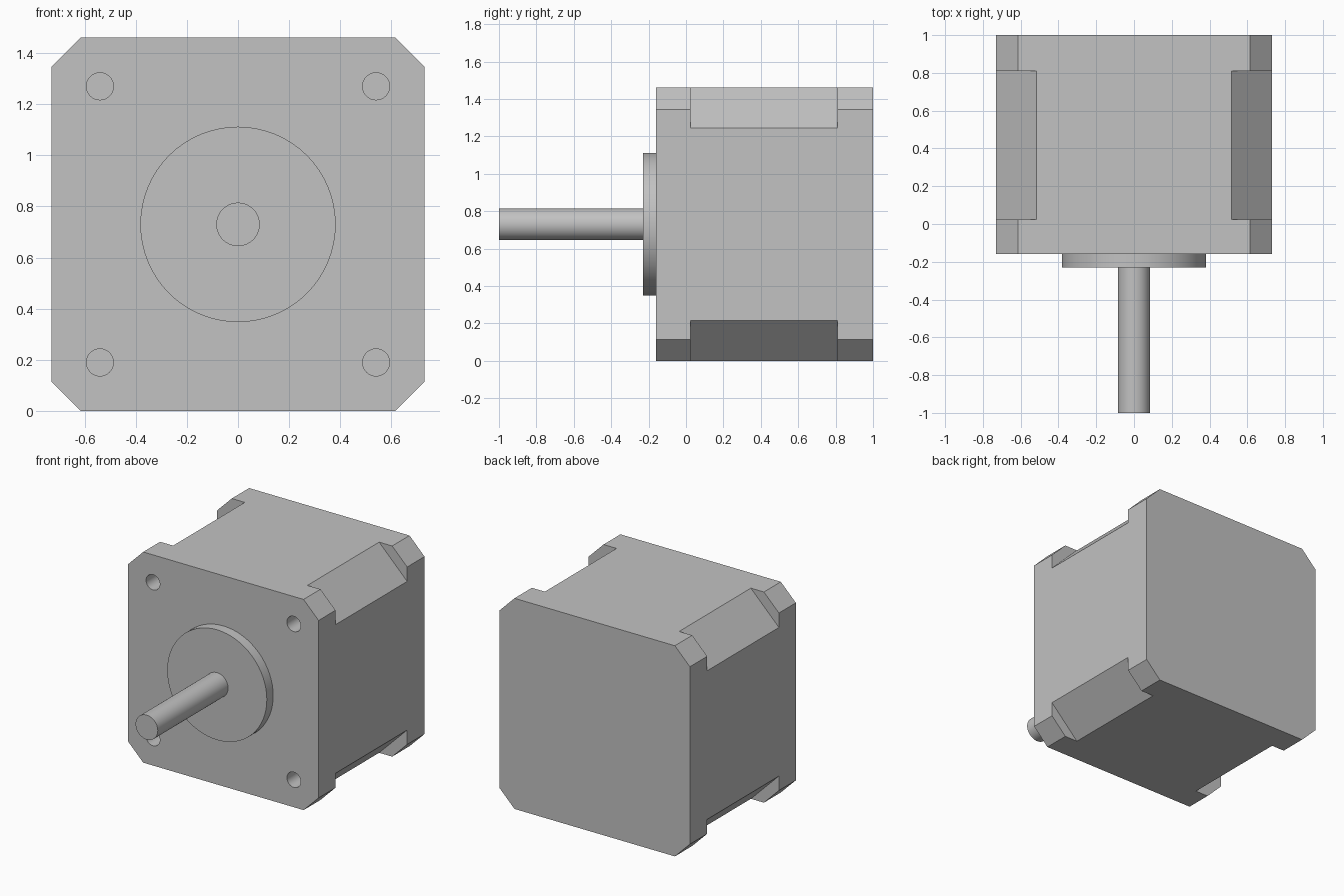
import bpy
import bmesh
import math
from mathutils import Matrix, Vector

cube = bpy.data.objects.get("Cube")
if cube:
    bpy.data.objects.remove(cube, do_unlink=True)

HALF = 0.73      # half the width of the square body
CENTRE_Z = HALF  # height of the shaft axis

metal = bpy.data.materials.new("grey metal")
metal.use_nodes = True
grey = (0.54, 0.54, 0.54, 1)
metal.diffuse_color = grey
metal.node_tree.nodes["Principled BSDF"].inputs["Base Color"].default_value = grey


def finish(name, bm):
    bmesh.ops.recalc_face_normals(bm, faces=bm.faces)
    mesh = bpy.data.meshes.new(name)
    bm.to_mesh(mesh)
    bm.free()
    mesh.materials.append(metal)
    obj = bpy.data.objects.new(name, mesh)
    bpy.context.collection.objects.link(obj)
    return obj


def chamfered_block(name, cut, y0, y1):
    """Square block along y with its four long edges cut off."""
    inner = HALF - cut
    profile = []
    for sx, sz in ((1, 1), (-1, 1), (-1, -1), (1, -1)):
        corner = [(sx * HALF, sz * inner), (sx * inner, sz * HALF)]
        profile += corner if sx * sz > 0 else corner[::-1]
    bm = bmesh.new()
    face = bm.faces.new([bm.verts.new((x, y0, CENTRE_Z + z)) for x, z in profile])
    out = bmesh.ops.extrude_face_region(bm, geom=[face], use_keep_orig=True)
    verts = [g for g in out["geom"] if isinstance(g, bmesh.types.BMVert)]
    bmesh.ops.translate(bm, verts=verts, vec=(0, y1 - y0, 0))
    return finish(name, bm)


def add_rod(bm, radius, y0, y1, x=0, z=CENTRE_Z, sides=64):
    place = Matrix.Translation(Vector((x, (y0 + y1) / 2, z)))
    bmesh.ops.create_cone(bm, cap_ends=True, segments=sides, radius1=radius,
                          radius2=radius, depth=y1 - y0,
                          matrix=place @ Matrix.Rotation(math.pi / 2, 4, "X"))


def rod(name, radius, y0, y1):
    bm = bmesh.new()
    add_rod(bm, radius, y0, y1)
    return finish(name, bm)


# Body: two end caps around a more deeply chamfered core
front_cap = chamfered_block("front_cap", 0.115, -0.16, 0.025)
core = chamfered_block("core", 0.215, 0.025, 0.81)
rear_cap = chamfered_block("rear_cap", 0.115, 0.81, 1.0)

# Raised pilot disc and output shaft
pilot_disc = rod("pilot_disc", 0.382, -0.23, -0.16)
shaft = rod("shaft", 0.085, -1.0, -0.23)

# Four blind mounting holes in the front cap
bm = bmesh.new()
for sx in (-1, 1):
    for sz in (-1, 1):
        add_rod(bm, 0.053, -0.3, 0.0, sx * 0.54, CENTRE_Z + sz * 0.54, 32)
cutter = finish("hole_cutter", bm)
cutter.hide_render = True
holes = front_cap.modifiers.new("holes", "BOOLEAN")
holes.object = cutter
holes.operation = "DIFFERENCE"
holes.solver = "EXACT"
bpy.ops.object.select_all(action="DESELECT")
bpy.context.view_layer.objects.active = front_cap
front_cap.select_set(True)
bpy.ops.object.modifier_apply(modifier=holes.name)
bpy.data.objects.remove(cutter, do_unlink=True)

# Smooth the round parts and keep the edges sharp
for obj in (front_cap, pilot_disc, shaft):
    obj.select_set(True)
bpy.ops.object.shade_smooth_by_angle(angle=math.radians(30))
